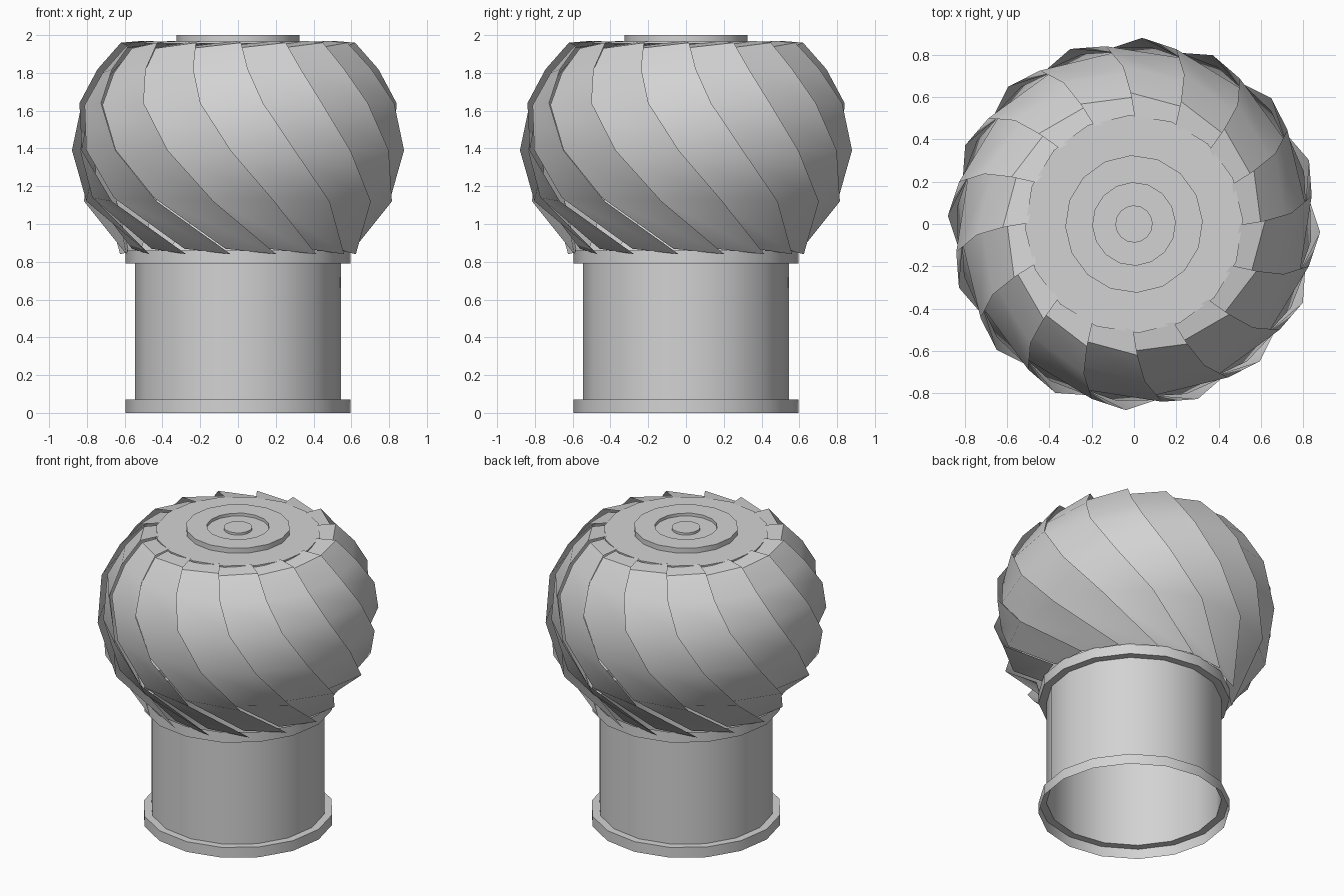
import bpy, bmesh
from math import sin, cos, radians, pi, hypot

SIDES = 16
START = radians(2.5)

if "Cube" in bpy.data.objects:
    bpy.data.objects.remove(bpy.data.objects["Cube"], do_unlink=True)

steel = bpy.data.materials.new("galvanised_grey")
steel.use_nodes = True
grey = (0.65, 0.65, 0.65, 1)
steel.diffuse_color = grey
steel.node_tree.nodes["Principled BSDF"].inputs["Base Color"].default_value = grey


def polar(r, angle, z):
    # angle zero faces the front, growing towards +x
    return (r * sin(angle), -r * cos(angle), z)


def finish(name, bm):
    mesh = bpy.data.meshes.new(name)
    bm.to_mesh(mesh)
    bm.free()
    mesh.materials.append(steel)
    obj = bpy.data.objects.new(name, mesh)
    bpy.context.collection.objects.link(obj)
    bpy.ops.object.select_all(action="DESELECT")
    obj.select_set(True)
    bpy.context.view_layer.objects.active = obj
    bpy.ops.object.shade_smooth_by_angle(angle=radians(35))
    return obj


def lathe(name, profile, cap=False):
    # profile runs from bottom to top, or outside to inside
    bm = bmesh.new()
    rings = [[bm.verts.new(polar(r, START + 2 * pi * i / SIDES, z))
              for i in range(SIDES)] for r, z in profile]
    for low, high in zip(rings, rings[1:]):
        for i in range(SIDES):
            j = (i + 1) % SIDES
            bm.faces.new((low[i], low[j], high[j], high[i]))
    if cap:
        bm.faces.new(rings[-1])
    return finish(name, bm)


# Thin open duct with a stepped collar at each end
lathe("duct", [(0.595, 0), (0.595, 0.07), (0.545, 0.07), (0.545, 0.79),
               (0.595, 0.79), (0.595, 0.86)])

# Cover plate, raised ring with its recess, and centre knob
lathe("cover_plate", [(0.515, 1.955), (0.515, 1.965)], cap=True)
lathe("cap_ring", [(0.325, 1.965), (0.325, 2), (0.195, 2), (0.195, 1.98)], cap=True)
lathe("centre_knob", [(0.088, 1.98), (0.088, 1.995)], cap=True)

# One twisted sheet vane: radius, height and turn of its free edge, and how far
# the other edge sits below it, from top to bottom
edge = [(0.50, 1.97, -45.5, 0.025), (0.62, 1.96, -43.5, 0.035), (0.745, 1.82, -41, 0.035),
        (0.85, 1.64, -36, 0.035), (0.88, 1.39, -25, 0.04), (0.825, 1.12, -9, 0.045),
        (0.625, 0.84, 19, 0.05)]
bm = bmesh.new()
rows = []
for k, (r, z, turn, step) in enumerate(edge):
    before, after = edge[max(k - 1, 0)], edge[min(k + 1, len(edge) - 1)]
    dr, dz = after[0] - before[0], after[1] - before[1]
    length = hypot(dr, dz)
    free = radians(turn)
    # the tucked edge slides under the neighbouring vane's free edge
    tucked = free - radians(360 / SIDES + 3)
    rows.append((bm.verts.new(polar(r + step * dz / length, tucked, z - step * dr / length)),
                 bm.verts.new(polar(r, free, z))))
for (a, b), (c, d) in zip(rows, rows[1:]):
    bm.faces.new((a, c, d, b))
vane = finish("vane_1", bm)

# Ring of vanes
for i in range(1, SIDES):
    copy = bpy.data.objects.new(f"vane_{i + 1}", vane.data)
    copy.rotation_euler.z = 2 * pi * i / SIDES
    bpy.context.collection.objects.link(copy)
